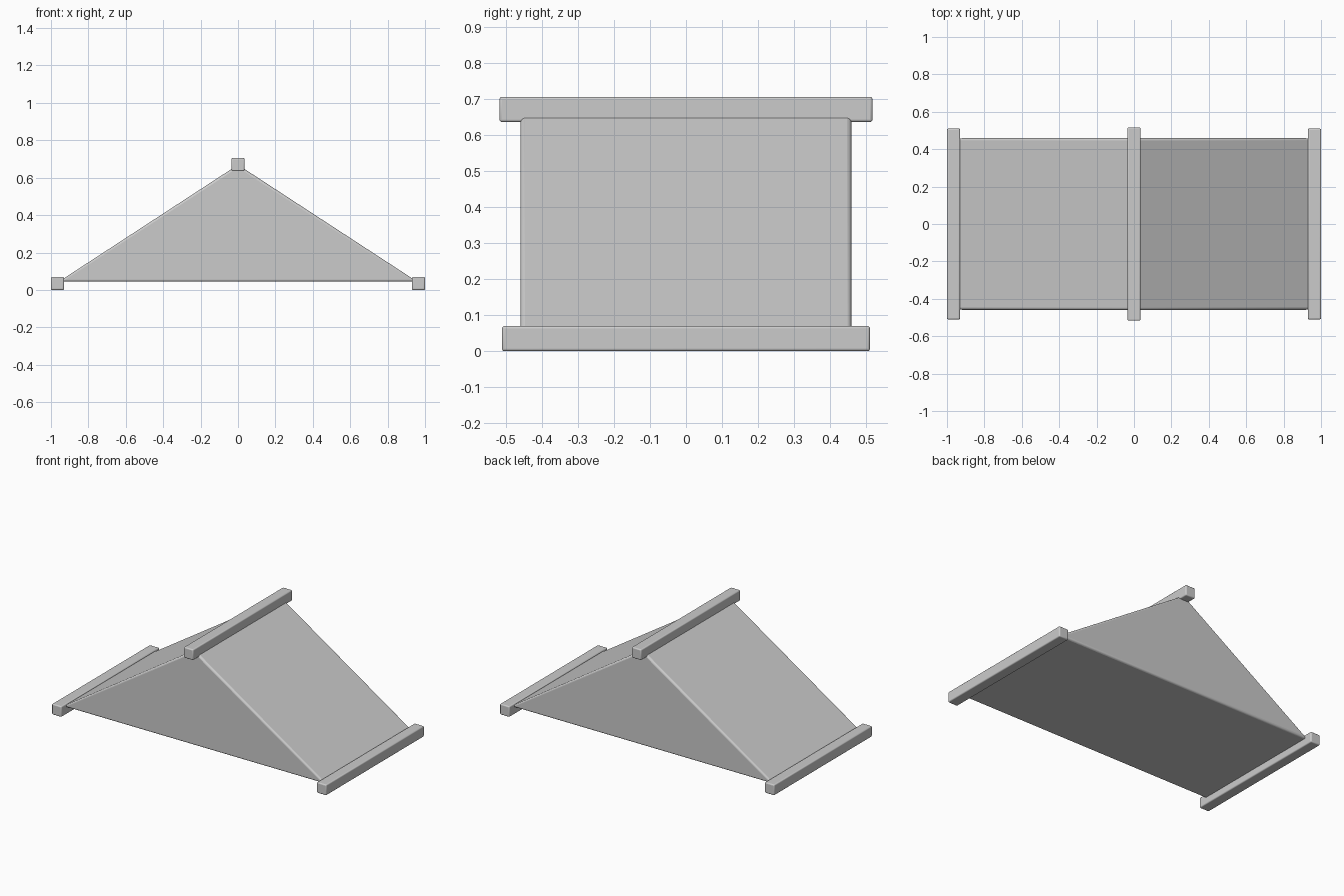
import bpy, bmesh

if "Cube" in bpy.data.objects:
    bpy.data.objects.remove(bpy.data.objects["Cube"])


def finish(name, bm, bevel):
    """Turn a bmesh into a softly bevelled object."""
    bmesh.ops.recalc_face_normals(bm, faces=bm.faces)
    mesh = bpy.data.meshes.new(name)
    bm.to_mesh(mesh)
    bm.free()
    obj = bpy.data.objects.new(name, mesh)
    bpy.context.collection.objects.link(obj)
    mod = obj.modifiers.new("soft_edges", "BEVEL")
    mod.width = bevel
    mod.segments = 3
    mod.limit_method = "ANGLE"
    bpy.ops.object.select_all(action="DESELECT")
    bpy.context.view_layer.objects.active = obj
    obj.select_set(True)
    bpy.ops.object.shade_smooth_by_angle()
    return obj


def prism(name, profile, half_length, bevel):
    """Extrude an x-z profile along y, centred on y = 0."""
    bm = bmesh.new()
    face = bm.faces.new([bm.verts.new((x, -half_length, z)) for x, z in profile])
    ext = bmesh.ops.extrude_face_region(bm, geom=[face])
    moved = [v for v in ext["geom"] if isinstance(v, bmesh.types.BMVert)]
    bmesh.ops.translate(bm, verts=moved, vec=(0, 2 * half_length, 0))
    return finish(name, bm, bevel)


def beam(name, x, z, size, half_length):
    """Square beam running along y."""
    h = size / 2
    profile = [(x - h, z - h), (x + h, z - h), (x + h, z + h), (x - h, z + h)]
    return prism(name, profile, half_length, 0.007)


# Solid gable roof body
prism("roof_body", [(-0.957, 0.045), (0.957, 0.045), (0.0, 0.669)], 0.459, 0.012)

# Ridge beam along the top
beam("ridge_beam", 0.0, 0.67, 0.07, 0.517)

# Eave beams along both lower edges
for side, label in ((-1, "left"), (1, "right")):
    beam(label + "_eave_beam", side * 0.965, 0.035, 0.07, 0.51)
